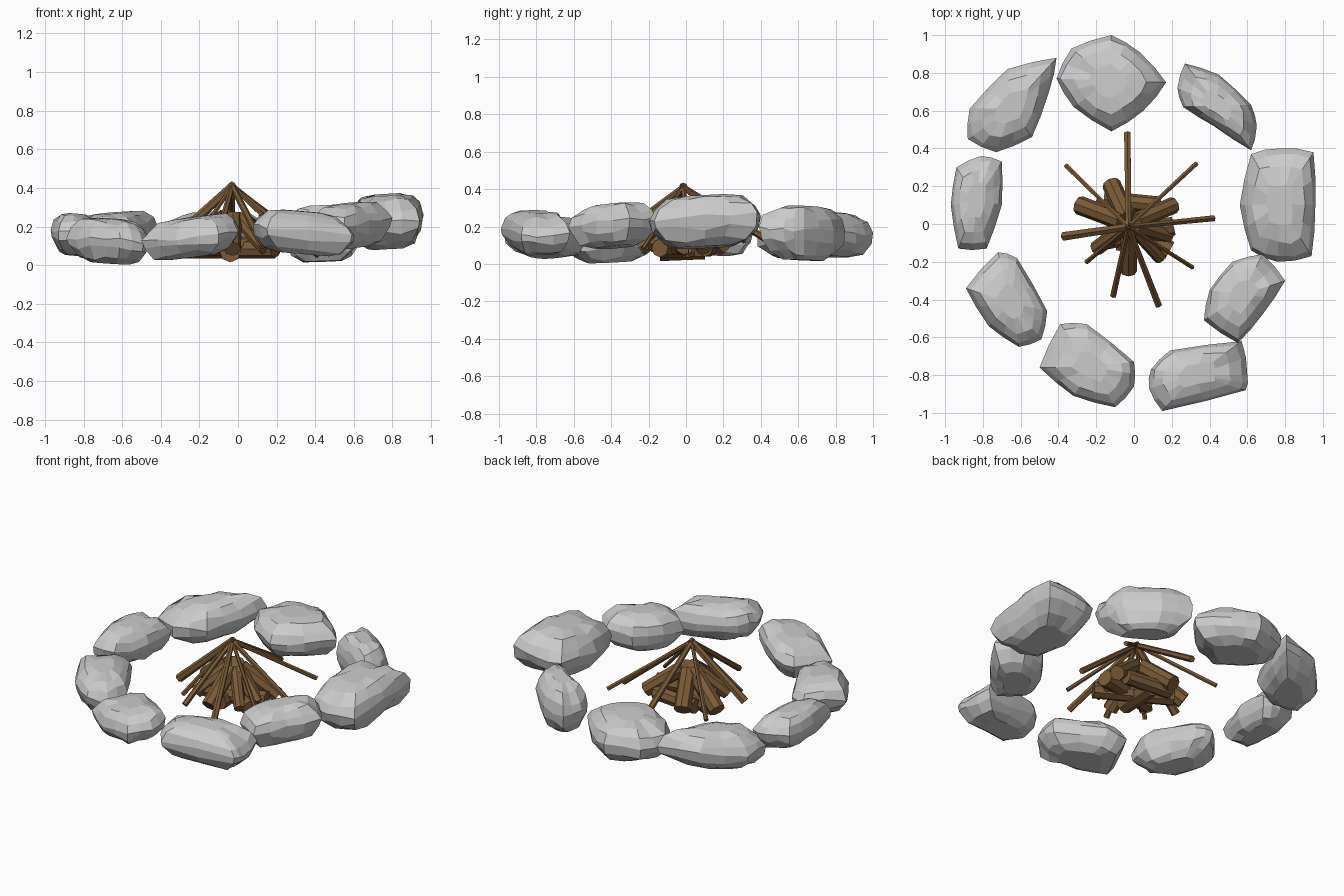
import bpy, bmesh, random
from mathutils import Vector, Matrix

if "Cube" in bpy.data.objects:
    bpy.data.objects.remove(bpy.data.objects["Cube"])

random.seed(4)
wood = bpy.data.materials.new("wood")
wood.diffuse_color = (0.2, 0.105, 0.04, 1)
wood.use_nodes = True
wood.node_tree.nodes["Principled BSDF"].inputs["Base Color"].default_value = wood.diffuse_color


def finish(name, bm, mat=None):
    bmesh.ops.recalc_face_normals(bm, faces=bm.faces)
    me = bpy.data.meshes.new(name)
    bm.to_mesh(me)
    bm.free()
    ob = bpy.data.objects.new(name, me)
    bpy.context.collection.objects.link(ob)
    if mat:
        me.materials.append(mat)
    return ob


# Faceted boulder: plan outline lofted through shrinking levels, tilted by a slope
def stone(name, z0, z1, slope, outline):
    pts = [Vector(p) for p in outline]
    c = sum(pts, Vector((0, 0))) / len(pts)
    ring = []
    for i, p in enumerate(pts):
        q = pts[(i + 1) % len(pts)]
        ring += [p, c + ((p + q) / 2 - c) * 1.03]
    bm = bmesh.new()
    rings = []
    for t, s in [(0, .5), (.12, .75), (.34, .95), (.55, 1), (.76, .9), (.92, .68), (1, .36)]:
        row = []
        for p in ring:
            j = 0 if s == 1 else random.uniform(-.035, .035)
            d = (p - c) * (s + j)
            z = z0 + (z1 - z0) * t + slope[0] * d.x + slope[1] * d.y
            wob = random.uniform(-.014, .014) if 0 < t < 1 else 0
            row.append(bm.verts.new((c.x + d.x, c.y + d.y, max(z + wob, 0))))
        rings.append(row)
    n = len(ring)
    for a, b in zip(rings, rings[1:]):
        for i in range(n):
            k = (i + 1) % n
            bm.faces.new((a[i], a[k], b[k], b[i]))
    bm.faces.new(rings[0])
    bm.faces.new(rings[-1])
    finish(name, bm)


# Straight piece of wood between two points
def stick(name, a, b, r1, r2, sides):
    a, b = Vector(a), Vector(b)
    bm = bmesh.new()
    bmesh.ops.create_cone(bm, cap_ends=True, segments=sides, radius1=r1, radius2=r2,
                          depth=(b - a).length)
    rot = (b - a).to_track_quat('Z', 'Y').to_matrix().to_4x4()
    bmesh.ops.transform(bm, verts=bm.verts, matrix=Matrix.Translation((a + b) / 2) @ rot)
    finish(name, bm, wood)


# Ring of stones
stone("stone_northwest", .04, .27, (.05, .05),
      [(-.41, .88), (-.45, .70), (-.54, .46), (-.73, .38), (-.88, .45), (-.87, .61), (-.67, .82)])
stone("stone_north", .04, .275, (.03, -.03),
      [(-.41, .77), (-.33, .93), (-.12, 1.0), (.03, .91), (.17, .75), (.05, .60), (-.12, .49), (-.32, .62)])
stone("stone_northeast", .02, .31, (.02, -.03),
      [(.27, .85), (.45, .79), (.62, .63), (.65, .52), (.62, .39), (.42, .52), (.26, .62), (.23, .72)])
stone("stone_east", .09, .365, (.06, .05),
      [(.62, .37), (.77, .40), (.95, .38), (.96, .1), (.94, -.17), (.76, -.2), (.62, -.14), (.56, .1)])
stone("stone_southeast", .09, .32, (.08, .05),
      [(.68, -.16), (.80, -.30), (.68, -.48), (.55, -.63), (.37, -.51), (.40, -.35), (.52, -.2)])
stone("stone_south", .06, .28, (-.09, .02),
      [(.09, -.77), (.19, -.67), (.57, -.62), (.60, -.80), (.59, -.88), (.15, -.99), (.08, -.87)])
stone("stone_southwest", .045, .25, (.14, .03),
      [(-.5, -.76), (-.39, -.53), (-.25, -.53), (0, -.73), (0, -.86), (-.1, -.97), (-.32, -.91)])
stone("stone_west_southwest", .01, .24, (-.05, .03),
      [(-.89, -.34), (-.72, -.15), (-.62, -.18), (-.46, -.46), (-.49, -.61), (-.61, -.65), (-.77, -.54)])
stone("stone_west", .05, .265, (-.08, -.02),
      [(-.94, .3), (-.81, .36), (-.7, .33), (-.7, .1), (-.78, -.13), (-.93, -.13), (-.97, .1)])

# Thin kindling leaning on the apex: foot x, y, z, radius
for i, (x, y, z, r) in enumerate([
        (-.36, .31, .12, .014), (-.035, .48, .1, .02), (.33, .32, .14, .014),
        (.42, .03, .05, .018), (.31, -.23, .08, .013), (.13, -.43, .1, .02),
        (-.11, -.38, .12, .018), (-.37, -.065, .1, .026), (-.25, -.2, .08, .014)]):
    foot = Vector((x, y, z))
    top = Vector((-.03, -.015, .41))
    stick(f"kindling_{i + 1}", foot, top + (top - foot) * .03, r, r * .8, 6)

# Thick logs leaning inside: foot x, y, radius
for i, (x, y, r) in enumerate([
        (-.12, .21, .05), (-.29, .1, .05), (.21, .1, .045), (.18, -.06, .045),
        (-.03, -.25, .045), (.14, -.18, .035), (-.2, -.13, .04)]):
    stick(f"leaning_log_{i + 1}", (x, y, .085), (x * .15 - .02, y * .15, .245), r, r, 8)

# Logs lying at the base
stick("base_log_1", (.19, -.14, .085), (-.22, .09, .085), .05, .05, 8)
stick("base_log_2", (-.04, -.14, .07), (-.04, .10, .08), .055, .055, 8)
stick("base_log_3", (.21, -.01, .10), (-.17, -.09, .10), .05, .05, 8)
stick("base_log_4", (.14, .1, .085), (-.16, .13, .085), .045, .045, 8)
